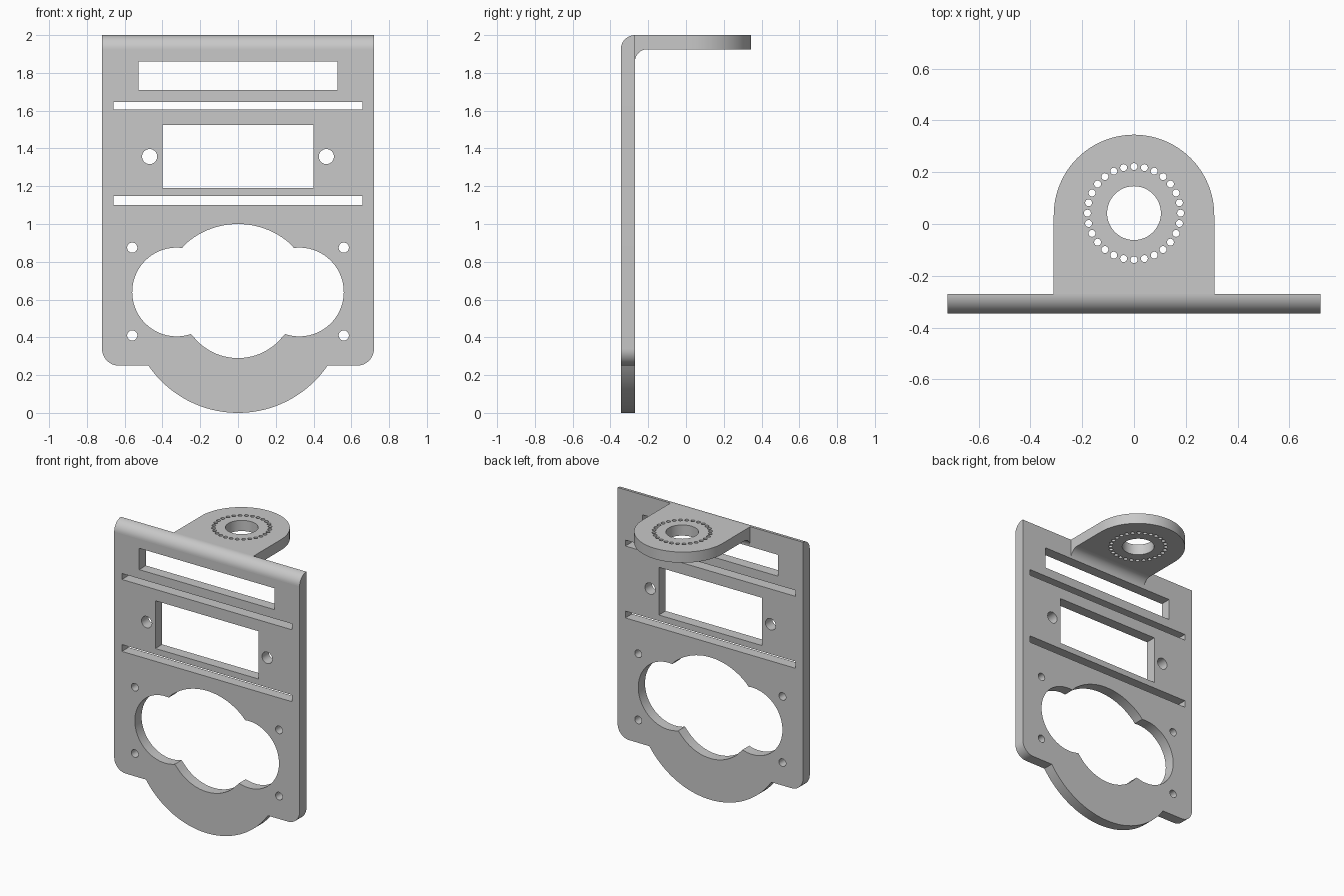
import bpy
import math
from mathutils import Matrix

if "Cube" in bpy.data.objects:
    bpy.data.objects.remove(bpy.data.objects["Cube"])

grey = bpy.data.materials.new("grey metal")
grey.diffuse_color = (0.58, 0.58, 0.58, 1)
grey.use_nodes = True
grey.node_tree.nodes["Principled BSDF"].inputs["Base Color"].default_value = grey.diffuse_color

T = 0.075                       # sheet thickness
HALF_W, TAB_W = 0.72, 0.31      # half widths of plate and tab
BACK, BEND_Z = -0.27, 2 - T     # rear face of plate, underside of tab


def arc(cx, cy, r, a0, a1, n=24):
    return [(cx + r * math.cos(math.radians(a0 + (a1 - a0) * i / n)),
             cy + r * math.sin(math.radians(a0 + (a1 - a0) * i / n)))
            for i in range(n + 1)]


def circle(cx, cy, r, n=32):
    return arc(cx, cy, r, 0, 360, n)[:-1]


def rect(x0, x1, y0, y1):
    return [(x0, y0), (x1, y0), (x1, y1), (x0, y1)]


def sheet(name, loops, depth, matrix):
    """Extrude an outline with holes into a solid centred on its local z."""
    curve = bpy.data.curves.new(name + "_outline", 'CURVE')
    curve.dimensions = '2D'
    curve.fill_mode = 'BOTH'
    curve.extrude = depth / 2
    for loop in loops:
        spline = curve.splines.new('POLY')
        spline.points.add(len(loop) - 1)
        for p, (x, y) in zip(spline.points, loop):
            p.co = (x, y, 0, 1)
        spline.use_cyclic_u = True
    temp = bpy.data.objects.new(name + "_temp", curve)
    bpy.context.collection.objects.link(temp)
    graph = bpy.context.evaluated_depsgraph_get()
    mesh = bpy.data.meshes.new_from_object(temp.evaluated_get(graph))
    bpy.data.objects.remove(temp)
    bpy.data.curves.remove(curve)
    mesh.transform(matrix)
    mesh.materials.clear()
    mesh.materials.append(grey)
    obj = bpy.data.objects.new(name, mesh)
    bpy.context.collection.objects.link(obj)
    bpy.ops.object.select_all(action='DESELECT')
    obj.select_set(True)
    bpy.context.view_layer.objects.active = obj
    bpy.ops.object.mode_set(mode='EDIT')
    bpy.ops.mesh.select_all(action='SELECT')
    bpy.ops.mesh.remove_doubles(threshold=0.0001)
    bpy.ops.mesh.normals_make_consistent(inside=False)
    bpy.ops.object.mode_set(mode='OBJECT')
    bpy.ops.object.shade_smooth_by_angle(angle=math.radians(30))
    return obj


# Upright plate: rounded lower corners and a round chin
outline = ([(HALF_W, BEND_Z)]
           + arc(0.63, 0.34, 0.09, 0, -90, 12)
           + arc(0, 0.574, 0.574, -34.4, -145.6, 48)
           + arc(-0.63, 0.34, 0.09, -90, -180, 12)
           + [(-HALF_W, BEND_Z)])
# Large three-lobed opening
lobed = (arc(0.325, 0.64, 0.235, -108.8, 97.1, 40)
         + arc(0, 0.582, 0.418, 44.7, 135.3)[1:-1]
         + arc(-0.325, 0.64, 0.235, 82.9, 288.8, 40)
         + arc(0, 0.592, 0.302, 215.1, 324.9)[1:-1])
# Rectangular windows, slots and screw holes
holes = [lobed,
         rect(-0.526, 0.526, 1.71, 1.86),
         rect(-0.66, 0.66, 1.605, 1.647),
         rect(-0.40, 0.40, 1.19, 1.525),
         rect(-0.66, 0.66, 1.10, 1.148)]
for s in (-1, 1):
    holes += [circle(s * 0.468, 1.357, 0.04),
              circle(s * 0.56, 0.875, 0.027),
              circle(s * 0.56, 0.41, 0.027)]
upright = Matrix.Translation((0, BACK - T / 2, 0)) @ Matrix.Rotation(math.pi / 2, 4, 'X')
sheet("upright_plate", [outline] + holes, T, upright)

# Rounded bend along the top and inner fillet under the tab (y-z profiles)
along_x = Matrix(((0, 0, 1, 0), (1, 0, 0, 0), (0, 1, 0, 0), (0, 0, 0, 1)))
sheet("top_bend", [[(BACK, BEND_Z)] + arc(BACK, BEND_Z, T, 90, 180, 16)],
      2 * HALF_W, along_x)
F = 0.065
sheet("inner_fillet", [[(BACK, BEND_Z)] + arc(BACK + F, BEND_Z - F, F, 180, 90, 16)],
      2 * TAB_W, along_x)

# Horizontal tab with a round end, centre hole and ring of small holes
CY = 0.345 - TAB_W
tab = arc(0, CY, TAB_W, 0, 180, 48) + [(-TAB_W, BACK), (TAB_W, BACK)]
HY = 0.042
ring = [circle(*arc(0, HY, 0.18, 0, 360, 28)[i], 0.0135, 16) for i in range(28)]
sheet("top_tab", [tab, circle(0, HY, 0.104, 48)] + ring, T,
      Matrix.Translation((0, 0, 2 - T / 2)))
